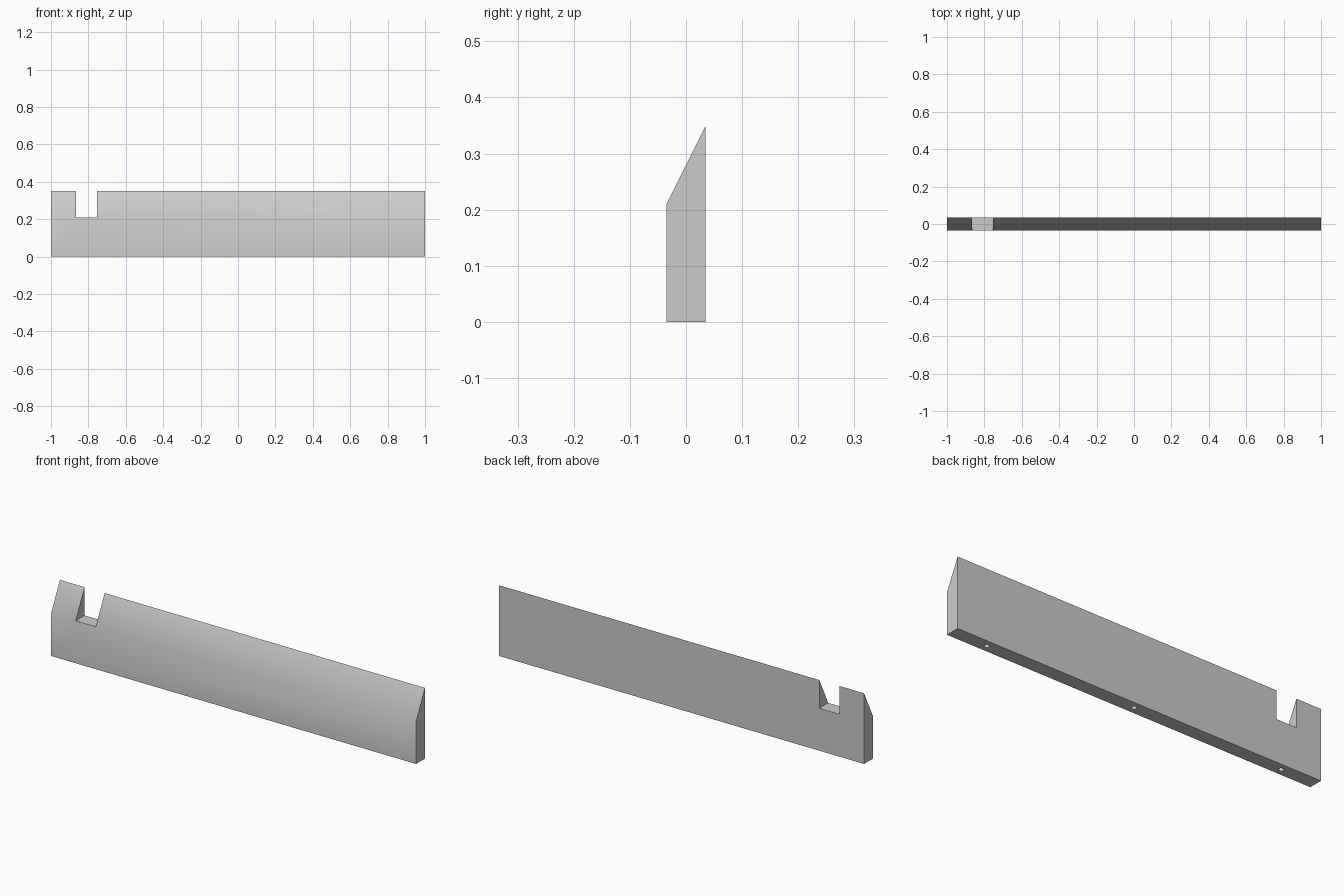
import bpy
import bmesh

if "Cube" in bpy.data.objects:
    bpy.data.objects.remove(bpy.data.objects["Cube"], do_unlink=True)

HALF, DEPTH, SHOULDER, TOP = 1.0, 0.035, 0.21, 0.35
NOTCH = (-0.865, -0.755)
HOLES = (-0.81, 0.0, 0.81)

grey = bpy.data.materials.new("plain_grey")
grey.use_nodes = True
colour = (0.6, 0.6, 0.6, 1)
grey.diffuse_color = colour
grey.node_tree.nodes["Principled BSDF"].inputs["Base Color"].default_value = colour


def extrude_x(name, profile, x0, x1):
    """Extrude a closed (y, z) profile along x."""
    bm = bmesh.new()
    face = bm.faces.new([bm.verts.new((x0, y, z)) for y, z in profile])
    grown = bmesh.ops.extrude_face_region(bm, geom=[face])["geom"]
    verts = [v for v in grown if isinstance(v, bmesh.types.BMVert)]
    bmesh.ops.translate(bm, verts=verts, vec=(x1 - x0, 0, 0))
    bmesh.ops.recalc_face_normals(bm, faces=bm.faces)
    mesh = bpy.data.meshes.new(name)
    bm.to_mesh(mesh)
    bm.free()
    obj = bpy.data.objects.new(name, mesh)
    bpy.context.collection.objects.link(obj)
    mesh.materials.append(grey)
    return obj


def cut(target, cutter):
    """Subtract a cutter and remove it."""
    mod = target.modifiers.new("cut", "BOOLEAN")
    mod.operation = "DIFFERENCE"
    mod.solver = "EXACT"
    mod.object = cutter
    cutter.hide_render = True
    bpy.ops.object.select_all(action="DESELECT")
    bpy.context.view_layer.objects.active = target
    target.select_set(True)
    bpy.ops.object.modifier_apply(modifier=mod.name)
    bpy.data.objects.remove(cutter, do_unlink=True)


# Board with a sloping top edge
board = extrude_x("bevelled_board", [(-DEPTH, 0), (DEPTH, 0), (DEPTH, TOP), (-DEPTH, SHOULDER)], -HALF, HALF)

# Notch down to the shoulder
wide, high = DEPTH * 2, TOP * 2
cut(board, extrude_x("notch_cutter", [(-wide, SHOULDER), (wide, SHOULDER), (wide, high), (-wide, high)], *NOTCH))

# Peg holes in the underside
for x in HOLES:
    bpy.ops.mesh.primitive_cylinder_add(vertices=24, radius=0.012, depth=0.2, location=(x, 0, 0))
    hole = bpy.context.object
    hole.name = "hole_cutter"
    hole.data.materials.append(grey)
    cut(board, hole)

bpy.ops.object.shade_smooth_by_angle()
